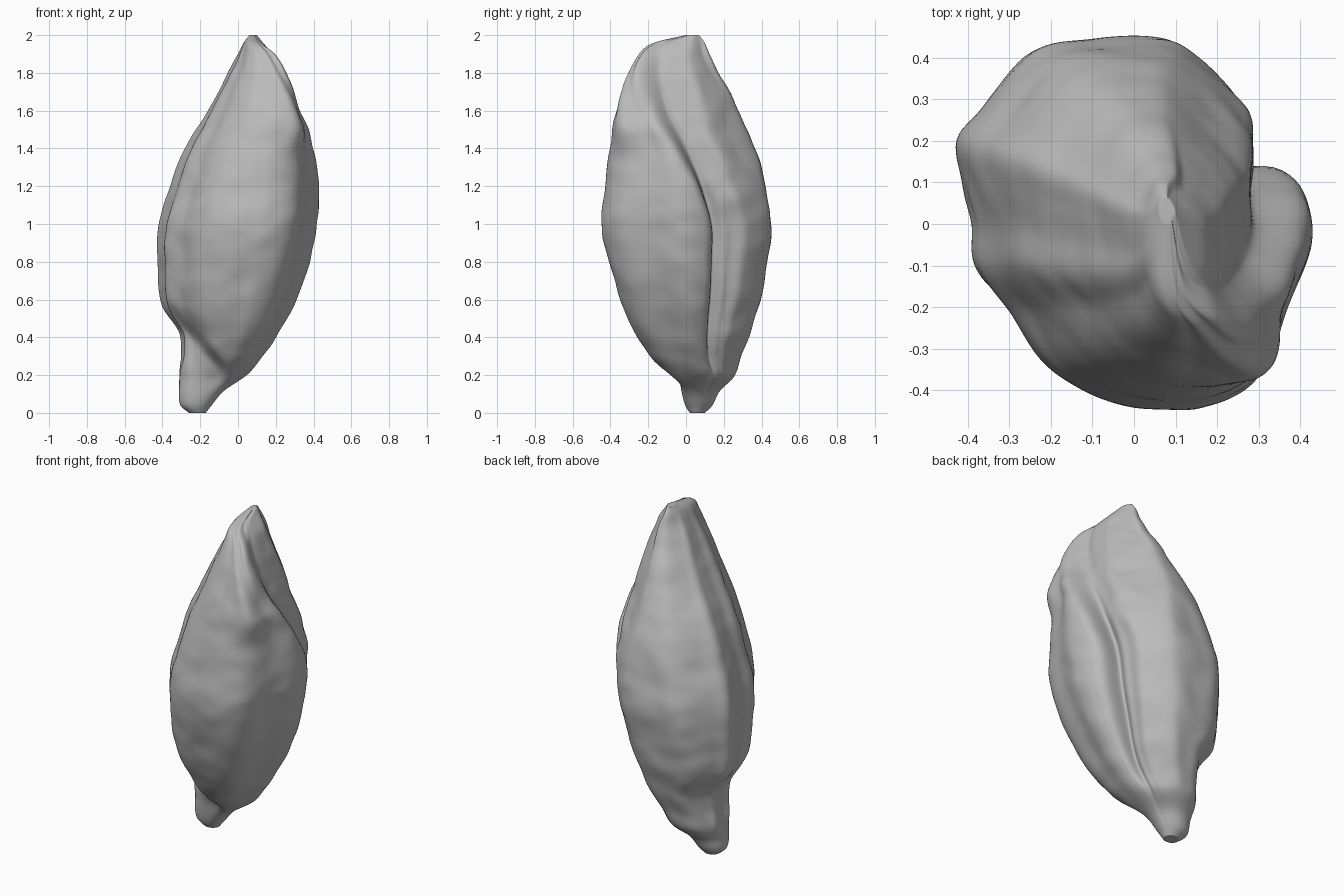
import bpy, bmesh, math
from mathutils import Vector, noise

cube = bpy.data.objects.get("Cube")
if cube:
    bpy.data.objects.remove(cube, do_unlink=True)

# Pod outline by height: z, left x, right x, front y, back y
OUTLINE = [
    (0, -.26, -.17, .02, .1), (.04, -.305, -.14, -.01, .14), (.12, -.31, -.07, -.05, .18),
    (.2, -.31, .05, -.1, .26), (.3, -.305, .13, -.19, .29), (.42, -.31, .21, -.27, .34),
    (.58, -.41, .30, -.34, .39), (.8, -.43, .38, -.41, .43), (1, -.42, .42, -.45, .45),
    (1.2, -.36, .43, -.43, .42), (1.4, -.28, .40, -.40, .37), (1.6, -.16, .35, -.37, .28),
    (1.8, -.05, .28, -.31, .18), (1.9, .0, .22, -.25, .13), (1.96, .03, .14, -.17, .1),
    (2, .06, .1, .0, .07)]

# Cross-section: angle in degrees, radius, with the deep crease at 30 degrees
SECTION = [
    (-4, .43), (8, .425), (20, .395), (30, .27), (37, .33), (44, .35), (53, .42), (77, .45),
    (103, .46), (123, .485), (145, .47), (155, .48), (165, .44), (180, .4), (194, .4),
    (216, .375), (257, .43), (277, .44), (290, .47), (305, .475), (332, .42), (356, .43)]

# Direction of the crease by height
CREASE = [(0, 24), (.4, 26), (.8, 30), (1, 30), (1.2, 21), (1.4, 4), (1.6, -17),
          (1.8, -34), (2, -48)]

# Back lobe limits by height: z, greatest x, greatest x + y
SHOULDER = [(0, .3, .08), (.22, .3, .2), (.43, .3, .345), (.7, .29, .48), (.95, .29, .55),
            (1.15, .29, .54), (1.48, .26, .4), (1.69, .22, .31), (1.9, .17, .195), (2, .1, .15)]


def smoothstep(low, high, value):
    t = min(max((value - low) / (high - low), 0), 1)
    return t * t * (3 - 2 * t)


def sample(table, key):
    """Smoothly interpolate the rows of a table."""
    last = len(table) - 1
    i = max(k for k in range(last) if table[k][0] <= key or k == 0)
    a, b = table[i], table[i + 1]
    before, after = table[max(i - 1, 0)], table[min(i + 2, last)]
    span = b[0] - a[0]
    t = (key - a[0]) / span
    out = []
    for k in range(1, len(a)):
        m0 = (b[k] - before[k]) / (b[0] - before[0]) * span
        m1 = (after[k] - a[k]) / (after[0] - a[0]) * span
        out.append((1 + 2 * t) * (1 - t) ** 2 * a[k] + t * (1 - t) ** 2 * m0
                   + t * t * (3 - 2 * t) * b[k] + t * t * (t - 1) * m1)
    return out


def soft_excess(value):
    """Positive part with a rounded start."""
    return (value + math.sqrt(value * value + .0012)) / 2 - .008 if value > -.03 else 0


def ring(z, count):
    """One closed section, fitted to the outline at this height."""
    crease = sample(CREASE, z)[0]
    shape = smoothstep(.0, .45, z) * (1 - .5 * smoothstep(1.88, 2, z))
    corner = .1 * smoothstep(1.3, 1.75, z) * smoothstep(2, 1.9, z)
    points = []
    for i in range(count):
        angle = 360 * i / count
        offset = (angle - crease + 180) % 360 - 180
        reach = 140 if offset > 0 else 40
        window = .5 + .5 * math.cos(math.pi * min(abs(offset) / reach, 1))
        source = (angle - (crease - 30) * window + 4) % 360 - 4
        radius = .42 + (sample(SECTION, source)[0] - .42) * shape
        # shallow lengthwise ribs, and the front lobe's upper corner
        radius += .004 * shape * math.cos(math.radians(angle * 9 + 40 * z))
        radius += corner * math.exp(-((angle - 310) / 15) ** 2)
        a = math.radians(angle)
        points.append((radius * math.cos(a), radius * math.sin(a), offset))
    xs, ys, _ = zip(*points)
    left, right, front, back = sample(OUTLINE, z)
    cap_x, cap_sum = sample(SHOULDER, z)
    fitted = []
    for x, y, offset in points:
        px = left + (x - min(xs)) / (max(xs) - min(xs)) * (right - left)
        py = front + (y - min(ys)) / (max(ys) - min(ys)) * (back - front)
        # the back lobe sits lower than the front lobe beside the crease
        weight = smoothstep(-4, 10, offset) * smoothstep(150, 110, offset)
        px -= .85 * weight * max(px - cap_x, 0)
        cut = .48 * weight * soft_excess(px + py - cap_sum)
        px, py = px - cut, py - cut
        # husk lip overhanging the stem on the front
        lip = .23 - 1.1 * (px + .03)
        under = smoothstep(.0, .07, lip - z) * smoothstep(.04, -.1, py)
        under *= smoothstep(-.02, -.12, px)
        py += .4 * under * (.04 - py)
        # soft lumps and wrinkles
        p = Vector((px, py, z))
        lump = noise.noise(p * 5) * .008 + noise.noise(Vector((px * 8, py * 8, z * 11))) * .007
        lump *= smoothstep(.0, .3, z) * smoothstep(2, 1.8, z)
        out = Vector((px - (left + right) / 2, py - (front + back) / 2, 0)).normalized()
        fitted.append(p + out * lump)
    return fitted


# Pod body and stem as one lofted skin
SIDES, RINGS = 200, 150
bm = bmesh.new()
loops = []
for j in range(RINGS + 1):
    # rings bunch together toward both ends
    z = 1 - math.cos(math.pi * j / RINGS)
    loops.append([bm.verts.new(p) for p in ring(z, SIDES)])
for low, high in zip(loops, loops[1:]):
    for i in range(SIDES):
        k = (i + 1) % SIDES
        bm.faces.new((low[i], low[k], high[k], high[i]))
for loop in (loops[0], loops[-1]):
    hub = bm.verts.new(sum((v.co for v in loop), Vector()) / SIDES)
    for i in range(SIDES):
        bm.faces.new((hub, loop[i], loop[(i + 1) % SIDES]))
# relax the skin a little so folds stay rounded
for _ in range(3):
    bmesh.ops.smooth_vert(bm, verts=bm.verts, factor=.5,
                          use_axis_x=True, use_axis_y=True)
bmesh.ops.recalc_face_normals(bm, faces=bm.faces)
mesh = bpy.data.meshes.new("seed_pod")
bm.to_mesh(mesh)
bm.free()
pod = bpy.data.objects.new("seed_pod", mesh)
bpy.context.collection.objects.link(pod)

# Plain grey husk
husk = bpy.data.materials.new("husk_grey")
husk.use_nodes = True
grey = (.5, .5, .5, 1)
husk.diffuse_color = grey
husk.node_tree.nodes["Principled BSDF"].inputs["Base Color"].default_value = grey
mesh.materials.append(husk)

bpy.context.view_layer.objects.active = pod
pod.select_set(True)
bpy.ops.object.shade_smooth()
